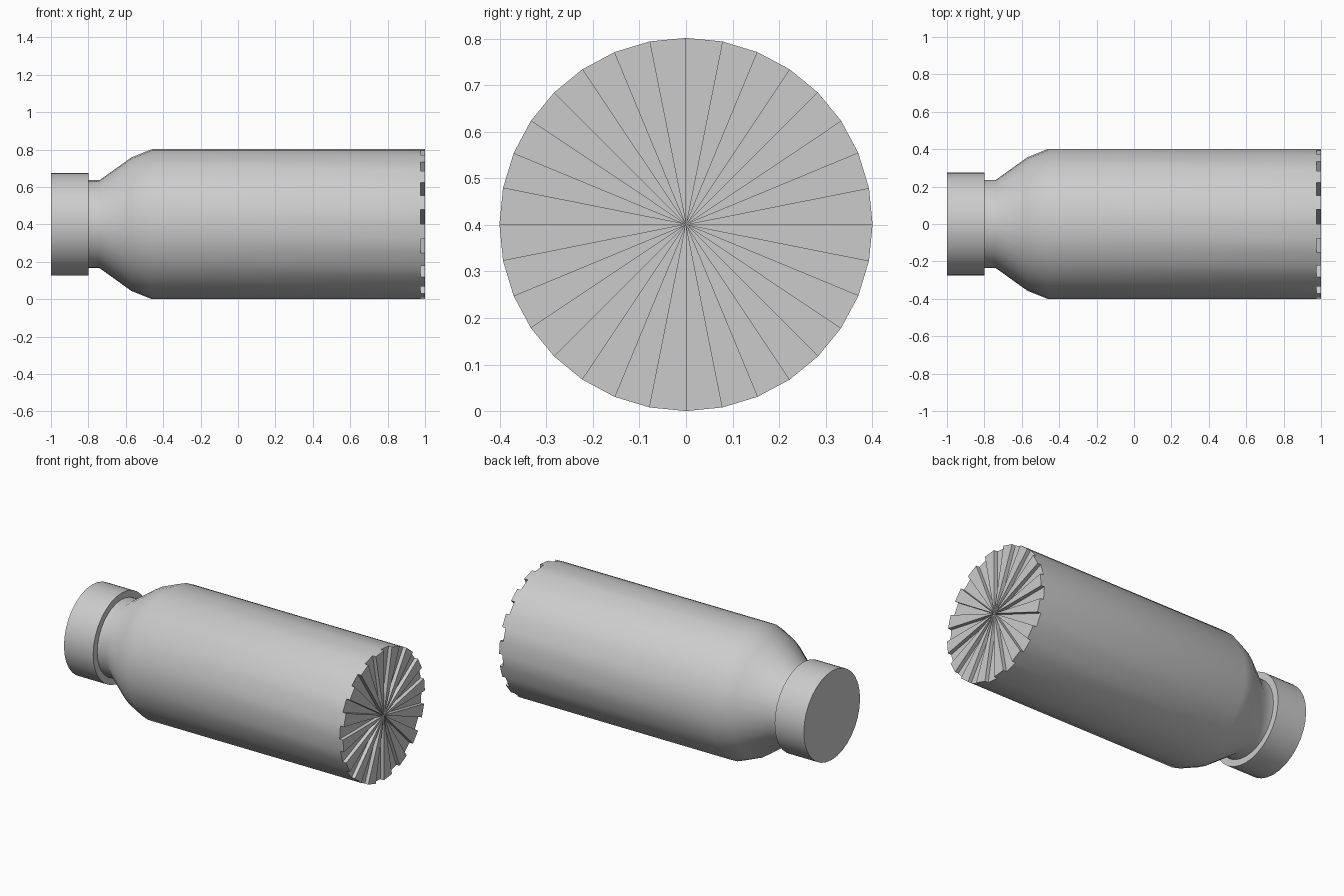
import bpy, bmesh
from math import sin, cos, pi, radians

if "Cube" in bpy.data.objects:
    bpy.data.objects.remove(bpy.data.objects["Cube"])

SIDES = 32
CENTRE_Z = 0.401


def ring(bm, x, r):
    return [bm.verts.new((x, -r * sin(2 * pi * i / SIDES),
                          CENTRE_Z + r * cos(2 * pi * i / SIDES)))
            for i in range(SIDES)]


def lathe(bm, profile):
    """Sweep (x, radius) points around the long axis; return the rings."""
    rings = [ring(bm, x, r) for x, r in profile]
    for p, q in zip(rings, rings[1:]):
        for i in range(SIDES):
            j = (i + 1) % SIDES
            bm.faces.new((p[i], p[j], q[j], q[i]))
    return rings


def finish(bm, name):
    mesh = bpy.data.meshes.new(name)
    bm.to_mesh(mesh)
    bm.free()
    obj = bpy.data.objects.new(name, mesh)
    bpy.context.collection.objects.link(obj)
    bpy.ops.object.select_all(action='DESELECT')
    obj.select_set(True)
    bpy.context.view_layer.objects.active = obj
    bpy.ops.object.shade_smooth_by_angle(angle=radians(40))
    return obj


# Bottle body: neck, shoulder and straight barrel
bm = bmesh.new()
R = 0.401
low = lathe(bm, [(-0.80, 0.235), (-0.74, 0.235), (-0.57, 0.357),
                 (-0.46, R), (0.977, R)])[-1]

# Bottom: alternating raised wedges and recesses
high = ring(bm, 1.0, R)
c_low = bm.verts.new((0.977, 0, CENTRE_Z))
c_high = bm.verts.new((1.0, 0, CENTRE_Z))
for i in range(SIDES):
    j = (i + 1) % SIDES
    a, b, c, d = low[i], low[j], high[i], high[j]
    if i % 2:
        bm.faces.new((c_low, a, b))
    else:
        bm.faces.new((c_high, c, d))
        bm.faces.new((a, b, d, c))
        bm.faces.new((c_low, a, c, c_high))
        bm.faces.new((c_low, c_high, d, b))
finish(bm, "bottle_body")

# Cap: closed outer end, flat underside meeting the neck
bm = bmesh.new()
rings = lathe(bm, [(-1.0, 0.275), (-0.80, 0.275), (-0.80, 0.235)])
bm.faces.new(rings[0][::-1])
finish(bm, "bottle_cap")
